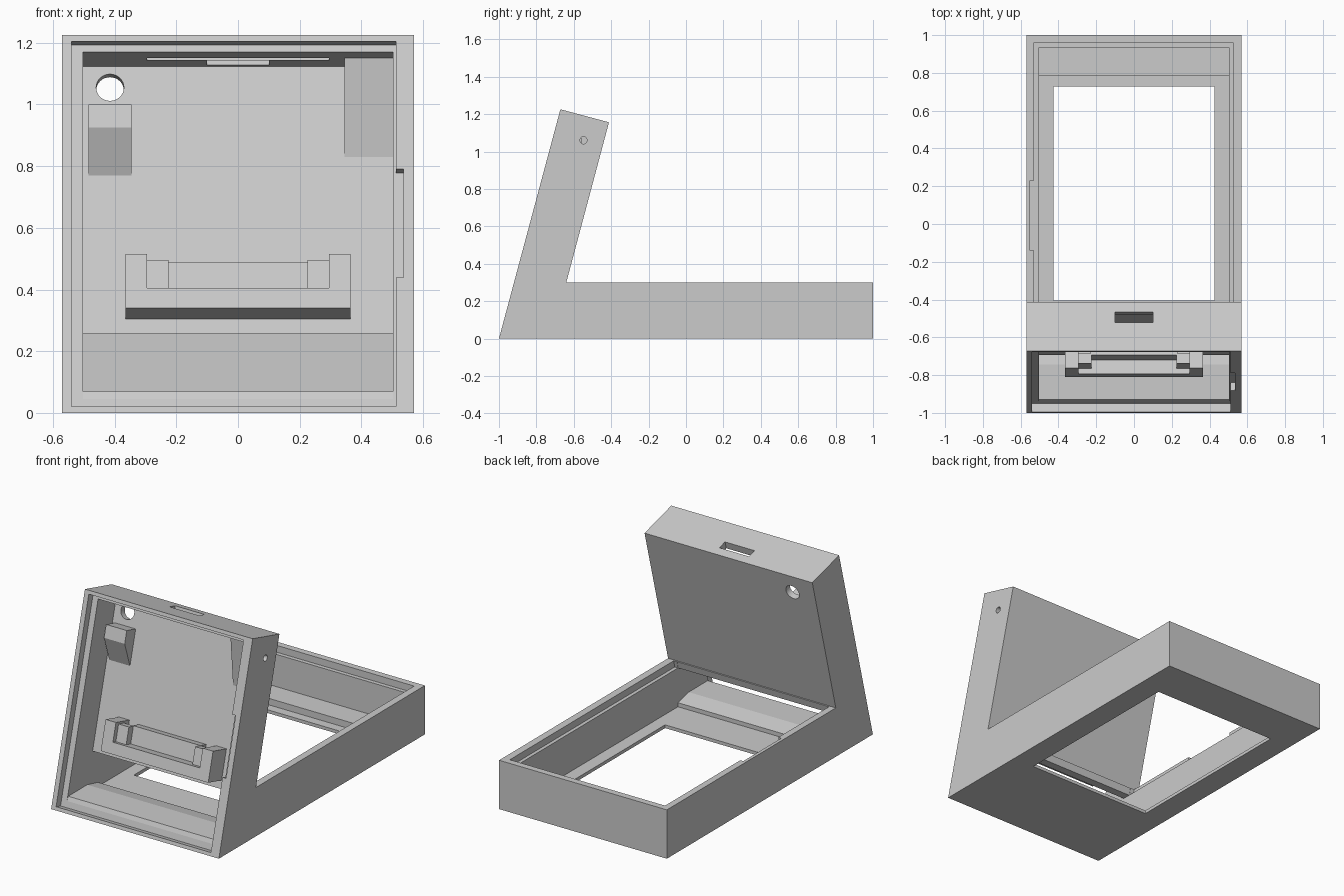
import bpy, bmesh, math
from mathutils import Vector

if "Cube" in bpy.data.objects:
    bpy.data.objects.remove(bpy.data.objects["Cube"], do_unlink=True)

TILT = math.radians(15)
S, C = math.sin(TILT), math.cos(TILT)

grey = bpy.data.materials.new("light_grey_plastic")
grey.use_nodes = True
grey.diffuse_color = (0.6, 0.6, 0.6, 1)
grey.node_tree.nodes["Principled BSDF"].inputs["Base Color"].default_value = (0.6, 0.6, 0.6, 1)


def lean(u, d):
    """Point (y, z) at height u along the leaning front and depth d behind it."""
    return (-1 + u * S + d * C, u * C - d * S)


def prism(name, profile, x0, x1):
    """Extrude a y-z profile from x0 to x1."""
    bm = bmesh.new()
    face = bm.faces.new([bm.verts.new((x0, y, z)) for y, z in profile])
    ext = bmesh.ops.extrude_face_region(bm, geom=[face])
    moved = [v for v in ext["geom"] if isinstance(v, bmesh.types.BMVert)]
    bmesh.ops.translate(bm, verts=moved, vec=(x1 - x0, 0, 0))
    bmesh.ops.recalc_face_normals(bm, faces=bm.faces)
    mesh = bpy.data.meshes.new(name)
    bm.to_mesh(mesh)
    bm.free()
    mesh.materials.append(grey)
    ob = bpy.data.objects.new(name, mesh)
    bpy.context.collection.objects.link(ob)
    return ob


def lean_box(name, x0, x1, u0, u1, d0, d1):
    return prism(name, [lean(u0, d0), lean(u1, d0), lean(u1, d1), lean(u0, d1)], x0, x1)


def level_box(name, x0, x1, y0, y1, z0, z1):
    return prism(name, [(y0, z0), (y1, z0), (y1, z1), (y0, z1)], x0, x1)


def rod(name, centre, axis, radius, length):
    bm = bmesh.new()
    bmesh.ops.create_cone(bm, cap_ends=True, segments=32, radius1=radius,
                          radius2=radius, depth=length)
    turn = Vector((0, 0, 1)).rotation_difference(Vector(axis)).to_matrix()
    bmesh.ops.rotate(bm, verts=bm.verts, matrix=turn)
    bmesh.ops.translate(bm, verts=bm.verts, vec=centre)
    mesh = bpy.data.meshes.new(name)
    bm.to_mesh(mesh)
    bm.free()
    mesh.materials.append(grey)
    ob = bpy.data.objects.new(name, mesh)
    bpy.context.collection.objects.link(ob)
    return ob


# L-shaped outer housing: flat base and leaning upright
housing = prism("housing", [(-1, 0), (1, 0), (1, 0.3), (-0.64, 0.3),
                            lean(1.269, 0.269), lean(1.269, 0)], -0.57, 0.57)

# Connected inner cavity of the base and the upright
cavity = prism("cavity_cutter", [
    lean(0.059, 0.02), lean(0.059, 0.045), (-0.93, 0.07), (-0.745, 0.07),
    (-0.64, 0.045), (-0.64, 0.02), (0.785, 0.02), (0.785, 0.06), (0.935, 0.06),
    (0.935, 0.33), (-0.624, 0.33), (-0.643, 0.257), (-0.693, 0.257),
    lean(1.224, 0.23), lean(1.224, 0.02)], -0.503, 0.503)

# Floor window, lid recesses with finger notches, slot and round holes
hole_y, hole_z = lean(1.154, 0.25)
cutters = [
    cavity,
    level_box("window_cutter", -0.425, 0.425, -0.404, 0.728, -0.1, 0.1),
    lean_box("front_recess_cutter", -0.54, 0.512, 0.021, 1.2475, -0.05, 0.045),
    lean_box("front_notch_cutter", 0.49, 0.536, 0.455, 0.818, -0.05, 0.0445),
    prism("base_recess_cutter", [(-0.641, 0.258), (0.96, 0.258), (0.96, 0.34),
                                 (-0.62, 0.34)], -0.53, 0.525),
    level_box("base_notch_cutter", -0.55, -0.51, -0.14, 0.23, 0.2585, 0.35),
    lean_box("top_slot_cutter", -0.1, 0.1, 1.19, 1.3, 0.155, 0.212),
    lean_box("top_groove_cutter", -0.295, 0.295, 1.2, 1.236, 0.122, 0.15),
    rod("back_hole_cutter", (-0.415, hole_y, hole_z), (0, C, -S), 0.045, 0.12),
    rod("side_hole_cutter", (0.56, -0.548, 1.06), (1, 0, 0), 0.019, 0.14),
]
for cutter in cutters:
    cutter.hide_render = True
    mod = housing.modifiers.new(cutter.name, "BOOLEAN")
    mod.operation = "DIFFERENCE"
    mod.solver = "EXACT"
    mod.object = cutter

# Apply the cuts and discard the cutters
bpy.context.view_layer.update()
deps = bpy.context.evaluated_depsgraph_get()
cut_mesh = bpy.data.meshes.new_from_object(housing.evaluated_get(deps))
housing.modifiers.clear()
housing.data = cut_mesh
for cutter in cutters:
    bpy.data.objects.remove(cutter, do_unlink=True)

# Sloped supports on the back wall
WALL = 0.235
prism("corner_wedge", [lean(1.226, 0.12), lean(1.226, WALL), lean(0.921, WALL),
                       lean(0.921, 0.229)], 0.345, 0.505)
prism("hook_block", [lean(1.072, 0.14), lean(1.072, WALL), lean(0.859, WALL),
                     lean(0.859, 0.229), lean(0.995, 0.14)], -0.485, -0.345)

# Holder bracket: shelf, back plate and mirrored arms with clips
lean_box("bracket_shelf", -0.365, 0.365, 0.377, 0.445, 0.095, WALL)
lean_box("bracket_back_plate", -0.23, 0.23, 0.44, 0.55, 0.17, WALL)
for side, sign in (("left", 1), ("right", -1)):
    lean_box(side + "_bracket_arm", sign * 0.295, sign * 0.365, 0.44, 0.559, 0.095, WALL)
    lean_box(side + "_bracket_clip", sign * 0.225, sign * 0.3, 0.44, 0.547, 0.125, 0.18)
